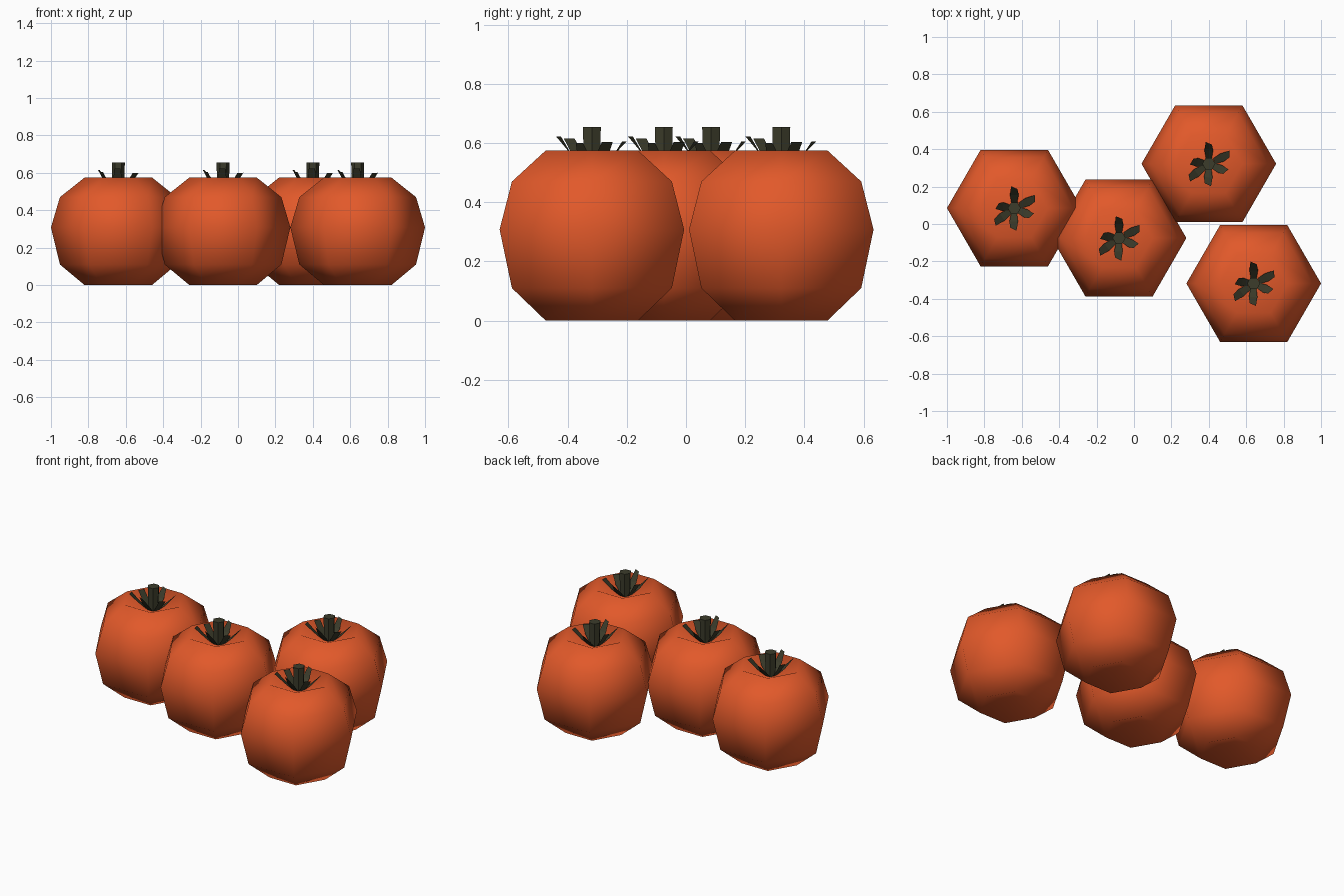
import bpy
from math import cos, sin, pi
from mathutils import Vector

if "Cube" in bpy.data.objects:
    bpy.data.objects.remove(bpy.data.objects["Cube"])


def material(name, color):
    m = bpy.data.materials.new(name)
    m.diffuse_color = (*color, 1)
    m.use_nodes = True
    m.node_tree.nodes["Principled BSDF"].inputs["Base Color"].default_value = m.diffuse_color
    return m


RED = material("tomato_red", (0.76, 0.10, 0.023))
GREEN = material("stem_green", (0.045, 0.045, 0.024))
SIDES = 6


def add_mesh(name, verts, faces, mat, loc, smooth=False):
    me = bpy.data.meshes.new(name)
    me.from_pydata(verts, [], faces)
    me.materials.append(mat)
    for p in me.polygons:
        p.use_smooth = smooth
    ob = bpy.data.objects.new(name, me)
    ob.location = (*loc, 0)
    bpy.context.collection.objects.link(ob)
    return ob


def lathe(name, rings, bottom_z, top_z, mat, loc, smooth):
    """Six-sided revolved body closed by a centre point at each end."""
    verts = [(r * cos(2 * pi * i / SIDES), r * sin(2 * pi * i / SIDES), z)
             for r, z in rings for i in range(SIDES)]
    low = len(verts)
    verts += [(0, 0, bottom_z), (0, 0, top_z)]
    last = (len(rings) - 1) * SIDES
    faces = []
    for i in range(SIDES):
        j = (i + 1) % SIDES
        for k in range(len(rings) - 1):
            a = k * SIDES
            faces.append((a + i, a + j, a + SIDES + j, a + SIDES + i))
        faces.append((low, j, i))
        faces.append((low + 1, last + i, last + j))
    return add_mesh(name, verts, faces, mat, loc, smooth)


# Fruit profile (radius, height), with dimpled poles
FRUIT = [(0.18, 0.0), (0.312, 0.11), (0.36, 0.308), (0.312, 0.47), (0.18, 0.575)]
STEM = [(0.03, 0.49), (0.035, 0.655)]
# Leaf tips relative to the stem
TIPS = [(0.0, 0.112, 0.605), (0.112, 0.053, 0.603), (0.093, -0.043, 0.600),
        (-0.005, -0.115, 0.622), (-0.106, -0.078, 0.615), (-0.094, 0.012, 0.605)]


def calyx(name, loc):
    verts, faces = [], []
    for tip in TIPS:
        tip = Vector(tip)
        out = Vector((tip.x, tip.y, 0)).normalized()
        side = Vector((-out.y, out.x, 0))
        base = out * 0.02 + Vector((0, 0, 0.505))
        mid = base.lerp(tip, 0.55) - Vector((0, 0, 0.004))
        n = len(verts)
        for p, w, skew in ((base, 0.014, 0), (mid, 0.023, 0), (tip, 0.017, 0.010)):
            verts += [p - side * w - out * skew, p + side * w + out * skew * 0.5]
        faces += [(n, n + 2, n + 3, n + 1), (n + 2, n + 4, n + 5, n + 3)]
    add_mesh(name, verts, faces, GREEN, loc)


for n, loc in enumerate([(-0.64, 0.085), (-0.08, -0.075), (0.40, 0.322), (0.64, -0.318)], 1):
    lathe(f"tomato_{n}", FRUIT, 0.05, 0.50, RED, loc, True)
    lathe(f"stem_{n}", STEM, 0.49, 0.655, GREEN, loc, False)
    calyx(f"leaves_{n}", loc)
